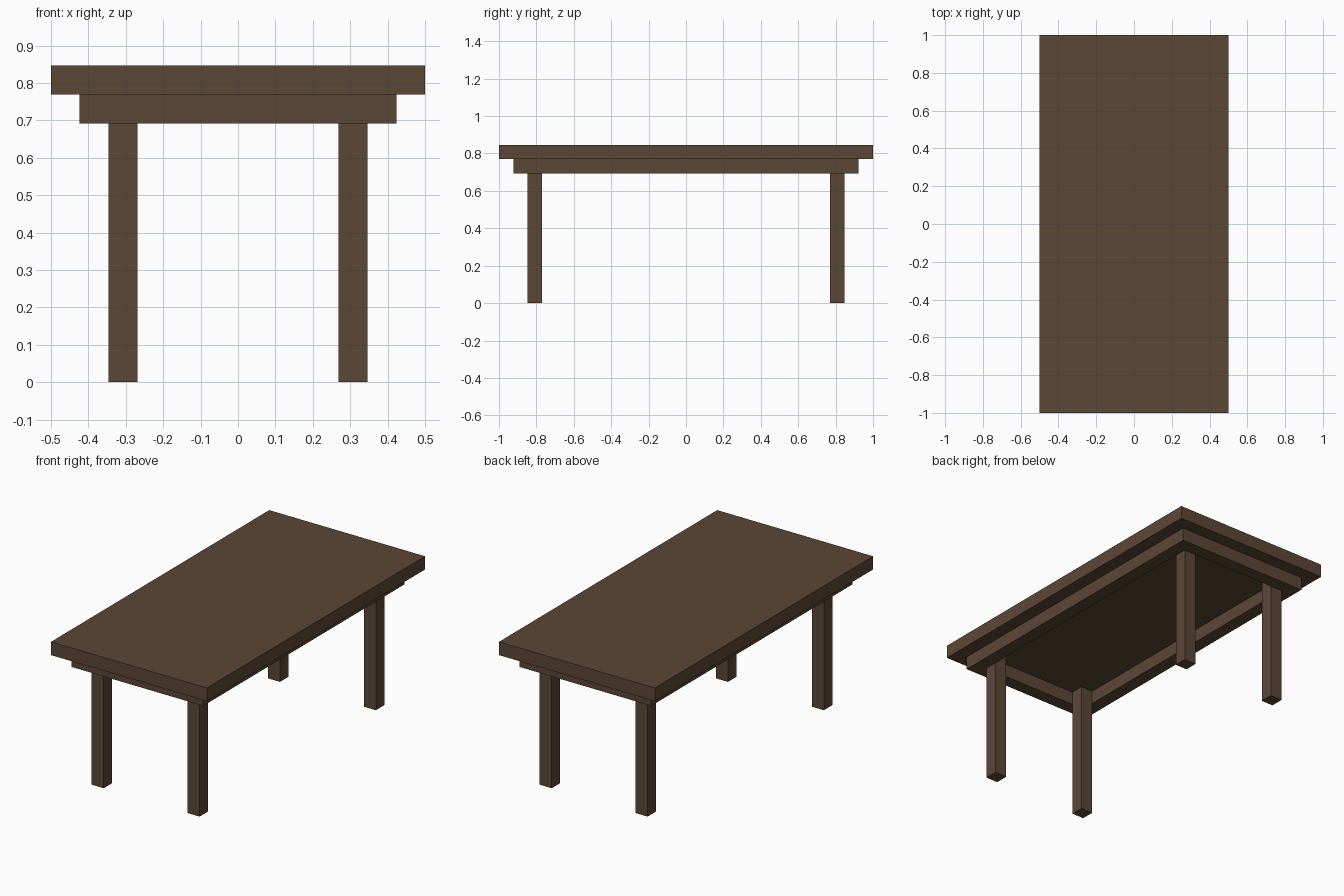
import bpy
import bmesh
from mathutils import Matrix, Vector

default = bpy.data.objects.get("Cube")
if default:
    bpy.data.objects.remove(default, do_unlink=True)

U = 1 / 13  # board thickness, the module every part follows

wood = bpy.data.materials.new("dark_brown_wood")
wood.use_nodes = True
colour = (0.105, 0.063, 0.037, 1)
wood.diffuse_color = colour
wood.node_tree.nodes["Principled BSDF"].inputs["Base Color"].default_value = colour


def finish(name, bm):
    bmesh.ops.recalc_face_normals(bm, faces=bm.faces)
    mesh = bpy.data.meshes.new(name)
    bm.to_mesh(mesh)
    bm.free()
    mesh.materials.append(wood)
    obj = bpy.data.objects.new(name, mesh)
    bpy.context.scene.collection.objects.link(obj)


def box(name, centre, size):
    bm = bmesh.new()
    bmesh.ops.create_cube(bm, size=1,
                          matrix=Matrix.Translation(centre) @ Matrix.Diagonal((*size, 1)))
    finish(name, bm)


def frame(name, half_x, half_y, width, bottom, height):
    """Rectangular ring with one continuous underside."""
    bm = bmesh.new()
    corners = [(-1, -1), (1, -1), (1, 1), (-1, 1)]
    outer = [bm.verts.new((x * half_x, y * half_y, bottom)) for x, y in corners]
    inner = [bm.verts.new((x * (half_x - width), y * (half_y - width), bottom))
             for x, y in corners]
    for i in range(4):
        j = (i + 1) % 4
        bm.faces.new((outer[i], outer[j], inner[j], inner[i]))
    ring = bmesh.ops.extrude_face_region(bm, geom=bm.faces[:])
    top = [v for v in ring["geom"] if isinstance(v, bmesh.types.BMVert)]
    bmesh.ops.translate(bm, verts=top, vec=Vector((0, 0, height)))
    finish(name, bm)


# Tabletop slab
box("tabletop", (0, 0, 10.5 * U), (1, 2, U))

# Apron frame set in under the top
frame("apron", 5.5 * U, 12 * U, U, 9 * U, U)

# Legs stand inside the apron corners and reach the top
for side, x in (("left", 1), ("right", -1)):
    for end, y in (("front", -1), ("back", 1)):
        box(f"{end}_{side}_leg", (x * 4 * U, y * 10.5 * U, 5 * U), (U, U, 10 * U))
